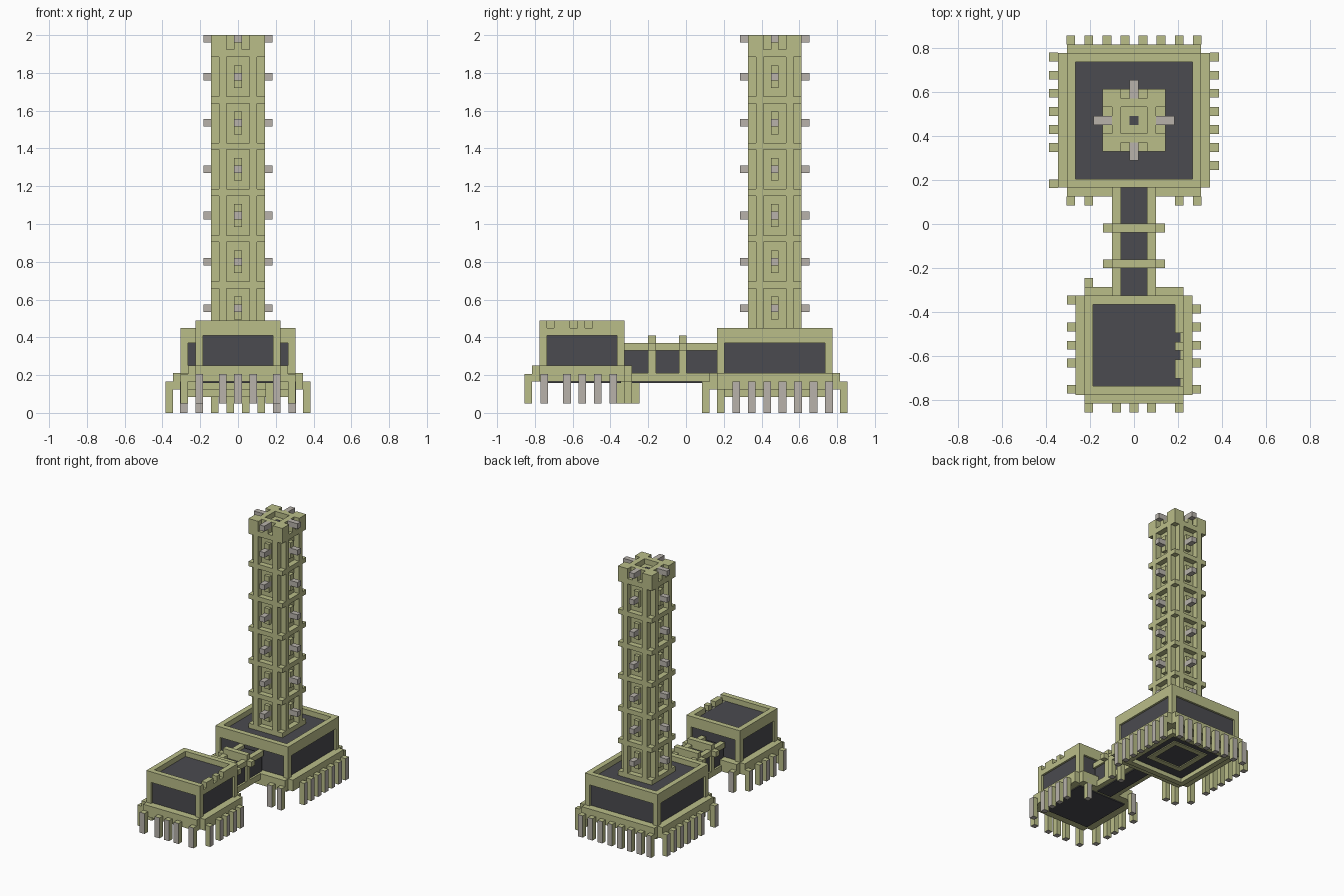
import bpy
import bmesh
from mathutils import Matrix, Vector

old = bpy.data.objects.get("Cube")
if old:
    bpy.data.objects.remove(old, do_unlink=True)


def material(name, rgb):
    mat = bpy.data.materials.new(name)
    mat.use_nodes = True
    colour = (*rgb, 1.0)
    mat.diffuse_color = colour
    shader = mat.node_tree.nodes["Principled BSDF"]
    shader.inputs["Base Color"].default_value = colour
    shader.inputs["Roughness"].default_value = 0.9
    return mat


green = material("pale olive", (0.49, 0.51, 0.25))
dark = material("charcoal", (0.07, 0.07, 0.08))
grey = material("warm grey", (0.48, 0.45, 0.41))


def span(bm, x0, x1, y0, y1, z0, z1):
    """Add one box between two corners and return its faces."""
    centre = Vector((x0 + x1, y0 + y1, z0 + z1)) / 2
    size = Matrix.Diagonal((x1 - x0, y1 - y0, z1 - z0, 1))
    made = bmesh.ops.create_cube(bm, size=1, matrix=Matrix.Translation(centre) @ size)
    return {f for v in made["verts"] for f in v.link_faces}


def finish(bm, name, *mats):
    mesh = bpy.data.meshes.new(name)
    bm.to_mesh(mesh)
    bm.free()
    for mat in mats:
        mesh.materials.append(mat)
    obj = bpy.data.objects.new(name, mesh)
    bpy.context.collection.objects.link(obj)
    return obj


def part(name, mat, boxes):
    bm = bmesh.new()
    for b in boxes:
        span(bm, *b)
    return finish(bm, name, mat)


def square(cy, half, z0, z1):
    return (-half, half, cy - half, cy + half, z0, z1)


def frame(cy, outer, inner, z0, z1):
    """Four boxes that make a square ring."""
    return [(-outer, outer, cy + inner, cy + outer, z0, z1),
            (-outer, outer, cy - outer, cy - inner, z0, z1),
            (-outer, -inner, cy - inner, cy + inner, z0, z1),
            (inner, outer, cy - inner, cy + inner, z0, z1)]


def four_ways(name, mat, boxes, cy):
    """Boxes written for the +x side, repeated on all four sides."""
    bm = bmesh.new()
    for turn in range(4):
        spun = bmesh.new()
        for b in boxes:
            span(spun, *b)
        spun.transform(Matrix.Translation((0, cy, 0)) @ Matrix.Rotation(turn * 1.5707963, 4, 'Z'))
        mesh = bpy.data.meshes.new("temp")
        spun.to_mesh(mesh)
        spun.free()
        bm.from_mesh(mesh)
        bpy.data.meshes.remove(mesh)
    return finish(bm, name, mat)


U = 0.04  # common thickness


def house(name, cy, half, z0, z1, notches=()):
    """Walls framing dark panels, with a sunken dark roof."""
    win = z1 - 2 * U
    part(name + "_panels", dark, [square(cy, half - 0.015, z0, z1 - U)])
    inner = half - U
    boxes = frame(cy, half, inner, win, z1 - U)
    for sx in (-1, 1):
        for sy in (-1, 1):
            xs = sorted((sx * inner, sx * half))
            ys = sorted((cy + sy * inner, cy + sy * half))
            boxes.append((*xs, *ys, z0, win))
    rim = frame(cy, half, inner, z1 - U, z1)
    left = rim.pop()
    edges = [left[2]]
    for n in notches:
        edges += [n - U / 2, n + U / 2]
    edges.append(left[3])
    rim += [(inner, half, a, b, z1 - U, z1) for a, b in zip(edges[::2], edges[1::2])]
    part(name + "_walls", green, boxes + rim)


def platform(name, cy, half, z0, z1):
    """Square slab with its corners stepped in."""
    wide = half + U
    part(name, green, [(-wide, wide, cy - half, cy + half, z0, z1),
                       (-half, half, cy - wide, cy + wide, z0, z1)])


def pegs(name, places, z0, z1):
    """Hanging pegs with a grey face pointing outward."""
    bm = bmesh.new()
    h = U / 2
    for x, y, nx, ny in places:
        for f in span(bm, x - h, x + h, y - h, y + h, z0, z1):
            f.normal_update()
            outward = f.normal.dot(Vector((nx, ny, 0))) > 0.5
            f.material_index = 1 if outward or f.normal.z < -0.5 else 0
    finish(bm, name, green, grey)


# Tall building base
BY, BH = 0.47, 0.305
house("main_house", BY, BH, 0.2, 0.45)
platform("main_platform", BY, BH, 0.125, 0.21)
part("main_underside_step", green, frame(BY, 0.265, 0.225, 0.085, 0.125)
     + frame(BY, 0.15, 0.11, 0.11, 0.125))
part("main_underside", dark, [square(BY, 0.225, 0.117, 0.125)])

STEP = 0.082
row = [(i - 3.5) * STEP for i in range(8)]
out = BH + 1.5 * U
places = [(x, BY + out, 0, 1) for x in row]
places += [(x, BY - out, 0, -1) for x in row[:2] + row[-2:]]
places += [(out, BY + y, 1, 0) for y in row[1:]]
places += [(-out, BY + y, -1, 0) for y in row[:1] + row[2:]]
pegs("main_pegs", places, 0, 0.165)

# Small building
SY, SH = -0.55, 0.225
house("small_house", SY, SH, 0.24, 0.49, (-0.72, -0.595, -0.515))
platform("small_platform", SY, SH, 0.165, 0.25)
part("small_underside", dark, [square(SY, SH - 0.02, 0.158, 0.166)])
out = SH + 1.5 * U
sides = (-0.75, -0.63, -0.55, -0.468)
places = [(x, SY - out, 0, -1) for x in (-0.205, -0.08, 0, 0.08, 0.205)]
places += [(out, y, 1, 0) for y in sides + (-0.386,)]
places += [(-out, y, -1, 0) for y in sides + (-0.345,)]
places += [(-0.205, SY + out, 0, 1), (0.165, SY + out - U, 0, 1)]
pegs("small_pegs", places, 0.05, 0.205)

# Covered bridge
y0, y1 = SY + SH, BY - BH
part("bridge_panels", dark, [(-0.085, 0.085, y0, y1, 0.2, 0.345),
                             (-0.06, 0.06, y0, y1, 0.158, 0.2)])
boxes = [(-0.1, 0.1, y0, y1, 0.165, 0.21)]
for s in (-1, 1):
    xs = sorted((s * 0.06, s * 0.1))
    boxes.append((*xs, y0, y1, 0.33, 0.37))
    tab = sorted((s * 0.1, s * 0.14))
    for y in (-0.018, -0.18):
        boxes.append((*xs, y - U / 2, y + U / 2, 0.2, 0.34))
        boxes.append((*tab, y - U / 2, y + U / 2, 0.33, 0.37))
for y in (-0.018, -0.18):
    boxes.append((-0.06, 0.06, y - U / 2, y + U / 2, 0.34, 0.41))
    boxes.append((-0.1, 0.1, y - U / 2, y + U / 2, 0.37, 0.41))
part("bridge_frame", green, boxes)

# Tower core and floor rings
R, CORE, FLOORS, RISE = 0.142, 0.1, 6, 0.245
part("tower_core", green, [square(BY, CORE, 0.41, 1.96)])
part("tower_rings", green, [square(BY, R, 0.414 + i * RISE, 0.45 + i * RISE)
                            for i in range(FLOORS)])

# Pilasters, window strips and lugs on all four sides
pilasters = [(CORE - 0.01, R, *sorted((s * 0.06, s * CORE)), 0.44, 1.9) for s in (-1, 1)]
four_ways("tower_pilasters", green, pilasters, BY)
levels = [0.555 + i * RISE for i in range(FLOORS)]
four_ways("tower_strips", green,
          [(CORE - 0.01, 0.125, -0.02, 0.02, z - 0.06, z + 0.06) for z in levels], BY)
four_ways("tower_lugs", grey,
          [(CORE, 0.183, -0.02, 0.02, z - 0.02, z + 0.02) for z in levels + [1.98]], BY)

# Notched crown with a small shaft
part("crown_band", green, [square(BY, R, 1.885, 1.925)] + frame(BY, CORE, 0.06, 1.92, 2))
merlons = [(CORE, R, -R, -0.06, 1.92, 2), (CORE, R, 0.06, CORE, 1.92, 2),
           (CORE, 0.115, -0.02, 0.02, 1.92, 2), (CORE, R, -0.02, 0.02, 1.92, 1.96)]
four_ways("crown_merlons", green, merlons, BY)
part("crown_shaft", dark, [square(BY, 0.02, 1.955, 1.965)])
